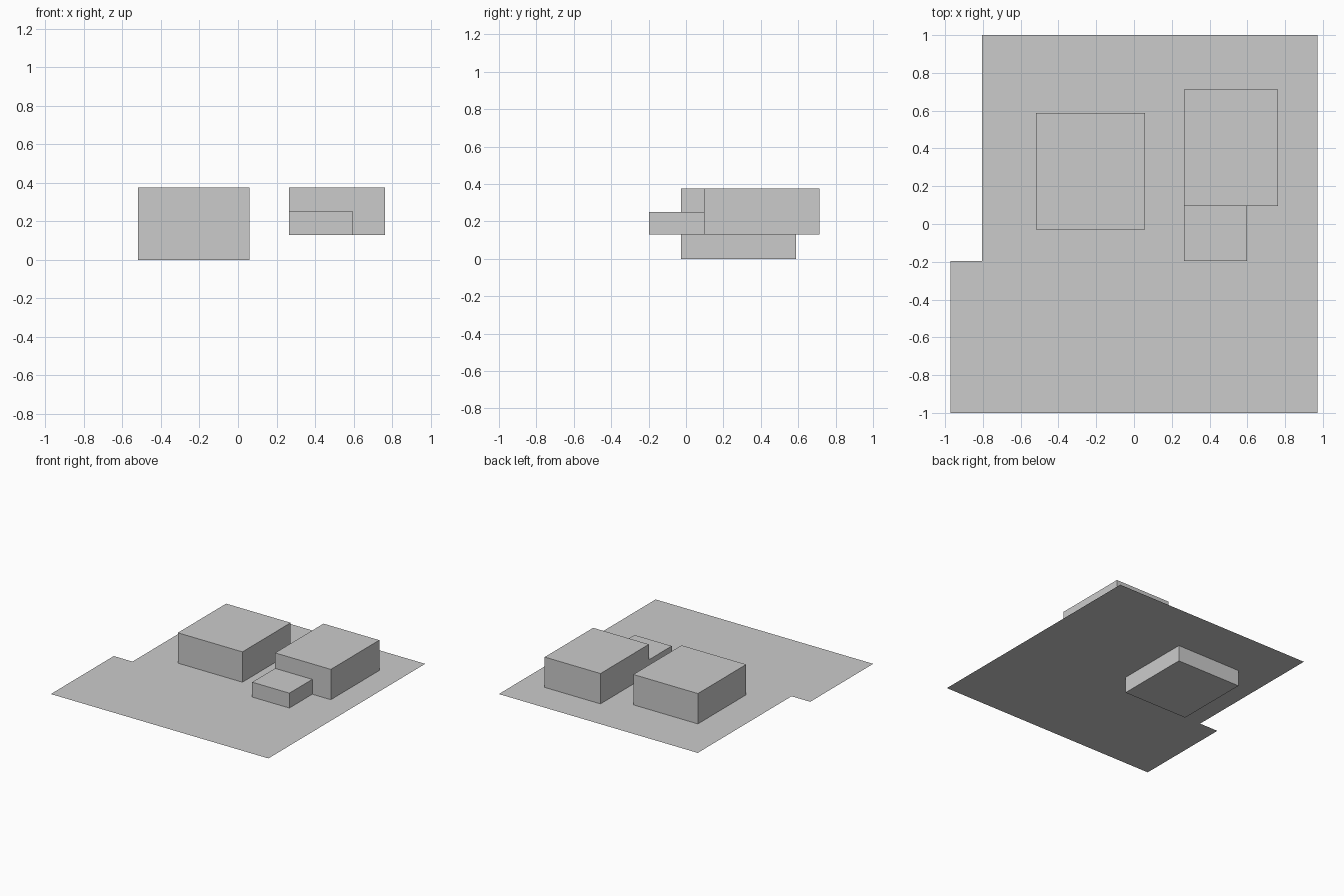
import bpy
import bmesh

if "Cube" in bpy.data.objects:
    bpy.data.objects.remove(bpy.data.objects["Cube"])


def block(name, outline, z0, z1=None):
    """Flat sheet from an outline, extruded up to z1 when given."""
    bm = bmesh.new()
    face = bm.faces.new([bm.verts.new((x, y, z0)) for x, y in outline])
    if z1 is not None:
        ext = bmesh.ops.extrude_face_region(bm, geom=[face], use_keep_orig=True)
        top = [v for v in ext["geom"] if isinstance(v, bmesh.types.BMVert)]
        bmesh.ops.translate(bm, verts=top, vec=(0, 0, z1 - z0))
        bmesh.ops.recalc_face_normals(bm, faces=bm.faces)
    mesh = bpy.data.meshes.new(name)
    bm.to_mesh(mesh)
    bm.free()
    obj = bpy.data.objects.new(name, mesh)
    bpy.context.collection.objects.link(obj)
    return obj


def rect(x0, x1, y0, y1):
    return [(x0, y0), (x1, y0), (x1, y1), (x0, y1)]


GROUND, ROOF = 0.13, 0.375

# Thin site sheet with a notch along its left edge
block("site_sheet", [(-0.972, -1), (0.972, -1), (0.972, 1), (-0.805, 1),
                     (-0.805, -0.197), (-0.972, -0.197)], GROUND)

# Left building, reaching down through the sheet to its basement
block("left_building", rect(-0.518, 0.059, -0.028, 0.588), 0.0, ROOF)

# Right building and its low front annex
block("right_building", rect(0.265, 0.763, 0.095, 0.713), GROUND, ROOF)
block("front_annex", rect(0.265, 0.597, -0.197, 0.095), GROUND, 0.25)
